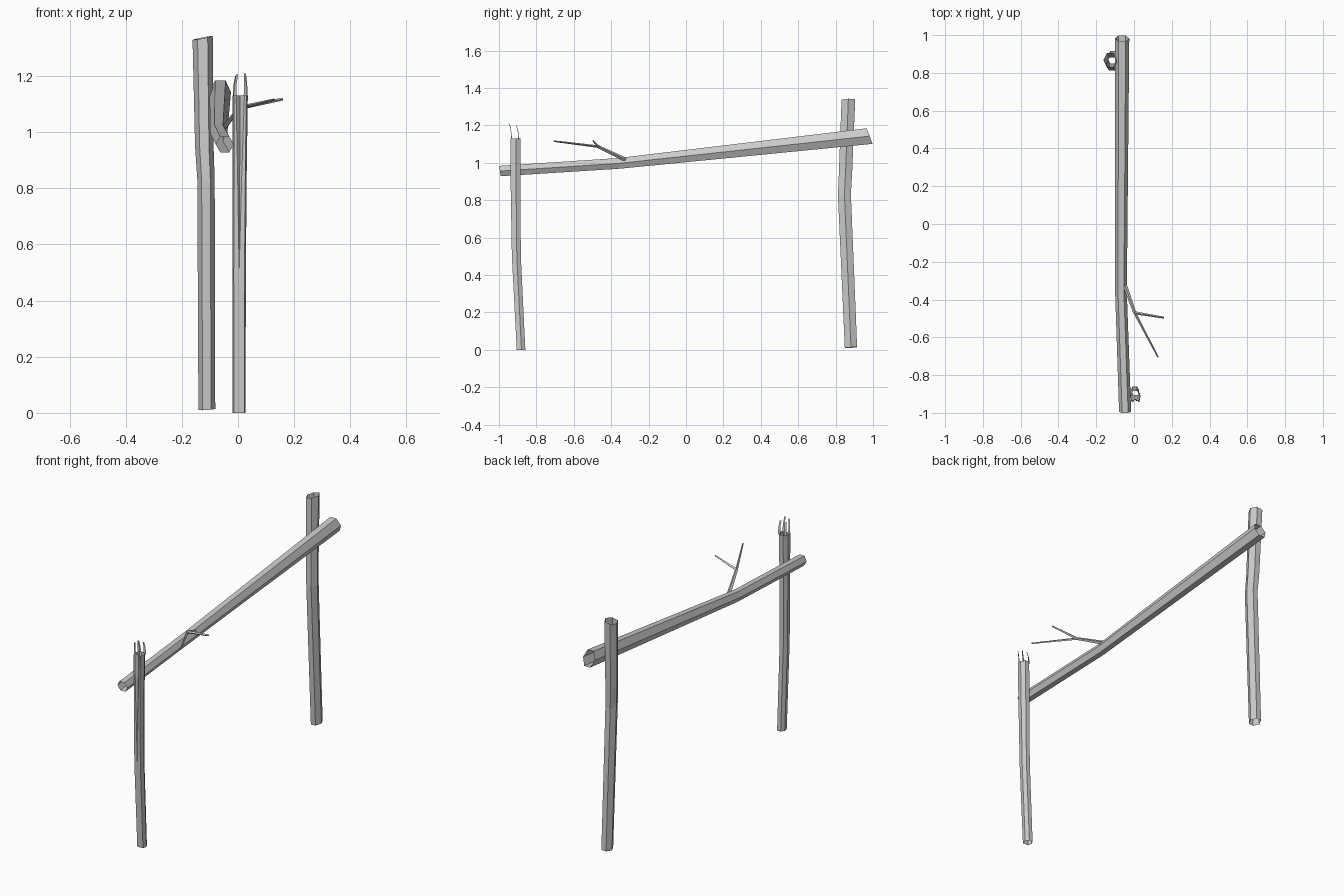
import bpy, bmesh, math
from mathutils import Vector

if "Cube" in bpy.data.objects:
    bpy.data.objects.remove(bpy.data.objects["Cube"])


def mesh_from_rings(name, rings, closed_loop=True):
    """Skin a list of equal-sized point rings into a flat-shaded open shell."""
    bm = bmesh.new()
    rows = [[bm.verts.new(p) for p in ring] for ring in rings]
    n = len(rows[0])
    for a, b in zip(rows, rows[1:]):
        for i in range(n if closed_loop else n - 1):
            j = (i + 1) % n
            bm.faces.new((a[i], a[j], b[j], b[i]))
    bmesh.ops.remove_doubles(bm, verts=bm.verts, dist=1e-5)
    bmesh.ops.recalc_face_normals(bm, faces=bm.faces)
    me = bpy.data.meshes.new(name)
    bm.to_mesh(me)
    bm.free()
    ob = bpy.data.objects.new(name, me)
    bpy.context.collection.objects.link(ob)
    return ob


def ring(c, u, v, sides=6):
    c, u, v = Vector(c), Vector(u), Vector(v)
    angles = [2 * math.pi * i / sides for i in range(sides)]
    return [c + u * math.cos(a) + v * math.sin(a) for a in angles]


def twig(name, a, b, r0, r1):
    a, b = Vector(a), Vector(b)
    d = (b - a).normalized()
    u = d.cross(Vector((0, 0, 1))).normalized()
    v = u.cross(d)
    mesh_from_rings(name, [ring(a, u * r0, v * r0, 4), ring(b, u * r1, v * r1, 4)])


# Rear post: hexagonal log with a slight bend, open ends
rear = [(-0.111, 0.882, 0.012, 0.030, 0.038, 0.002),
        (-0.114, 0.847, 0.83, 0.031, 0.040, 0.0),
        (-0.120, 0.853, 0.95, 0.033, 0.041, 0.0),
        (-0.126, 0.868, 1.336, 0.036, 0.042, 0.007)]
mesh_from_rings("rear_post", [ring((x, y, z), (rx, 0, t), (0, ry, 0.002))
                              for x, y, z, rx, ry, t in rear])

# Cross beam: flat-topped hexagonal log with a slanted far end
beam = [(-0.047, -0.995, 0.956, 0.032, 0.032, -0.005),
        (-0.069, -0.36, 0.997, 0.031, 0.033, -0.004),
        (-0.063, 0.982, 1.143, 0.038, 0.048, -0.018)]
mesh_from_rings("cross_beam", [ring((x, y, z), (rx, 0, 0), (0, s, rz))
                               for x, y, z, rx, rz, s in beam])

# Front post: flat front face with a crack that widens toward the broken top
front = [(0.004, -0.882, 0.0, 0.023, 0.023, 0.0),
         (0.004, -0.907, 0.5, 0.024, 0.024, 0.0),
         (0.006, -0.911, 0.85, 0.025, 0.026, 0.3),
         (0.008, -0.912, 1.13, 0.027, 0.027, 0.55)]
rows = []
for x, y, z, rx, ry, g in front:
    section = [(-0.8, -1), (-g, -1), (0, -1 + g), (g, -1), (0.8, -1),
               (1, 0.1), (0.5, 1), (-0.5, 1), (-1, 0.1)]
    rows.append([Vector((x + rx * px, y + ry * py, z)) for px, py in section])
mesh_from_rings("front_post", rows)

# Broken splinters standing on the rim of the front post
for i, (x, y, h, w) in enumerate([(-0.010, -0.935, 1.205, 0.006),
                                  (0.026, -0.935, 1.21, 0.006),
                                  (0.028, -0.898, 1.20, 0.007),
                                  (-0.012, -0.898, 1.20, 0.007)]):
    lean = 0.006 if x < 0 else -0.002
    side = Vector((w, 0.3 * w, 0))
    base, mid = Vector((x, y + 0.003, 1.125)), Vector((x, y, 1.165))
    tip = Vector((x + lean, y - 0.008, h))
    mesh_from_rings(f"splinter_{i + 1}",
                    [[base - side, base + side], [mid - side * 0.7, mid + side * 0.7],
                     [tip - side * 0.6, tip + side * 0.6]], closed_loop=False)

# Forked twig growing from the beam
fork = (0.004, -0.47, 1.087)
twig("twig_stem", (-0.048, -0.325, 1.018), fork, 0.011, 0.008)
twig("twig_side_branch", fork, (0.159, -0.496, 1.118), 0.008, 0.005)
twig("twig_front_branch", fork, (0.128, -0.706, 1.116), 0.007, 0.004)
